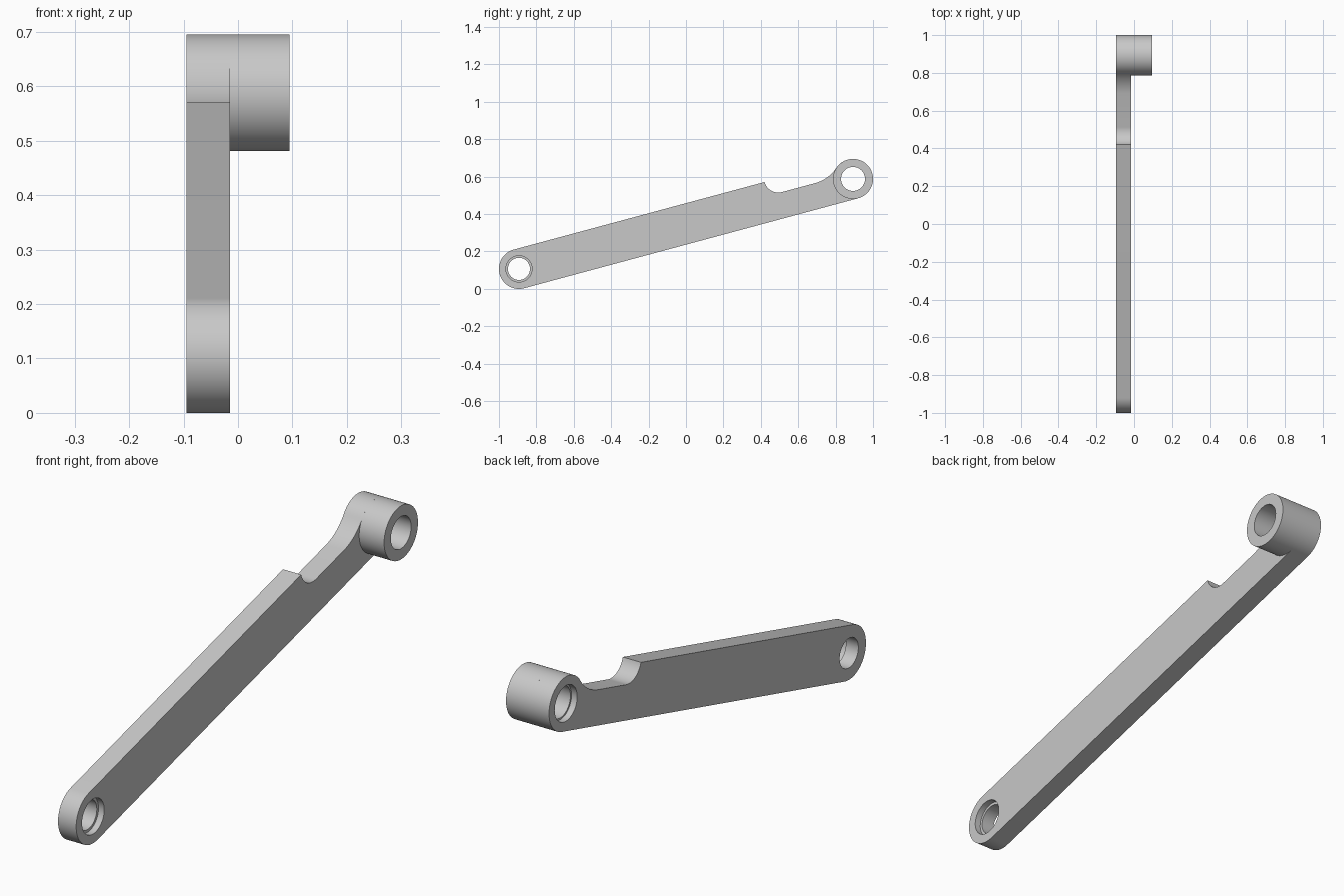
import bpy, bmesh
from math import radians, degrees, sin, cos, atan2, hypot

if "Cube" in bpy.data.objects:
    bpy.data.objects.remove(bpy.data.objects["Cube"])

R = 0.107                          # end radius
REAR = (0.893, 0.588)              # rear pivot (y, z)
FRONT = (-0.893, 0.107)            # front pivot (y, z)
LENGTH = hypot(REAR[0] - FRONT[0], REAR[1] - FRONT[1])
TILT = atan2(REAR[1] - FRONT[1], REAR[0] - FRONT[0])
X0, X1, X2 = -0.095, -0.015, 0.095  # outer face, arm inner face, boss end

grey = bpy.data.materials.new("light grey metal")
grey.use_nodes = True
grey.diffuse_color = (0.58, 0.58, 0.58, 1)
grey.node_tree.nodes["Principled BSDF"].inputs["Base Color"].default_value = (0.58, 0.58, 0.58, 1)


def arc(u, v, r, a0, a1, n):
    """Points on an arc, angles in degrees, in arm coordinates."""
    angles = [radians(a0 + (a1 - a0) * i / n) for i in range(n + 1)]
    return [(u + r * cos(a), v + r * sin(a)) for a in angles]


def prism(name, points, x0, x1):
    """Extrude an outline (along arm, across arm from rear pivot) along x."""
    bm = bmesh.new()
    verts = [bm.verts.new((x0, REAR[0] + u * cos(TILT) - v * sin(TILT),
                           REAR[1] + u * sin(TILT) + v * cos(TILT))) for u, v in points]
    face = bm.faces.new(verts)
    new = bmesh.ops.extrude_face_region(bm, geom=[face])["geom"]
    bmesh.ops.translate(bm, vec=(x1 - x0, 0, 0),
                        verts=[g for g in new if isinstance(g, bmesh.types.BMVert)])
    bmesh.ops.recalc_face_normals(bm, faces=bm.faces)
    mesh = bpy.data.meshes.new(name)
    bm.to_mesh(mesh)
    bm.free()
    mesh.materials.append(grey)
    obj = bpy.data.objects.new(name, mesh)
    bpy.context.collection.objects.link(obj)
    return obj


def cylinder(name, u, r, x0, x1):
    return prism(name, arc(u, 0, r, 0, 360, 72)[:-1], x0, x1)


def combine(target, other, operation):
    mod = target.modifiers.new(operation, "BOOLEAN")
    mod.operation, mod.object, mod.solver = operation, other, "EXACT"
    bpy.context.view_layer.objects.active = target
    bpy.ops.object.modifier_apply(modifier=mod.name)
    bpy.data.objects.remove(other)


# Arm outline: rear end, blend onto the neck, notch, front end
NECK, BLEND_U, NOTCH_U = 0.031, -0.2015, -0.385
blend_r = (BLEND_U**2 + NECK**2 - R**2) / (2 * (R - NECK))
end_angle = degrees(atan2(NECK + blend_r, BLEND_U))
outline = arc(0, 0, R, -90, end_angle, 44)
outline += arc(BLEND_U, NECK + blend_r, blend_r, end_angle - 180, -90, 16)[1:]
outline += arc(NOTCH_U, R, R - NECK, 270, 180, 18)
outline += arc(-LENGTH, 0, R, 90, 270, 36)
arm = prism("lever_arm", outline, X0, X1)

# Boss on the inner side of the rear end
combine(arm, cylinder("rear_boss", 0, R, X1, X2), "UNION")

# Stepped bores: (position along arm, radius, x range)
for u, r, x0, x1 in [(0, 0.064, -0.2, 0.2), (0, 0.071, -0.2, X0 + 0.025),
                     (-LENGTH, 0.059, -0.2, 0.2), (-LENGTH, 0.07, X1 - 0.025, 0.2)]:
    combine(arm, cylinder("bore_cutter", u, r, x0, x1), "DIFFERENCE")

bpy.ops.object.select_all(action="DESELECT")
arm.select_set(True)
bpy.context.view_layer.objects.active = arm
bpy.ops.object.shade_smooth_by_angle(angle=radians(30))
